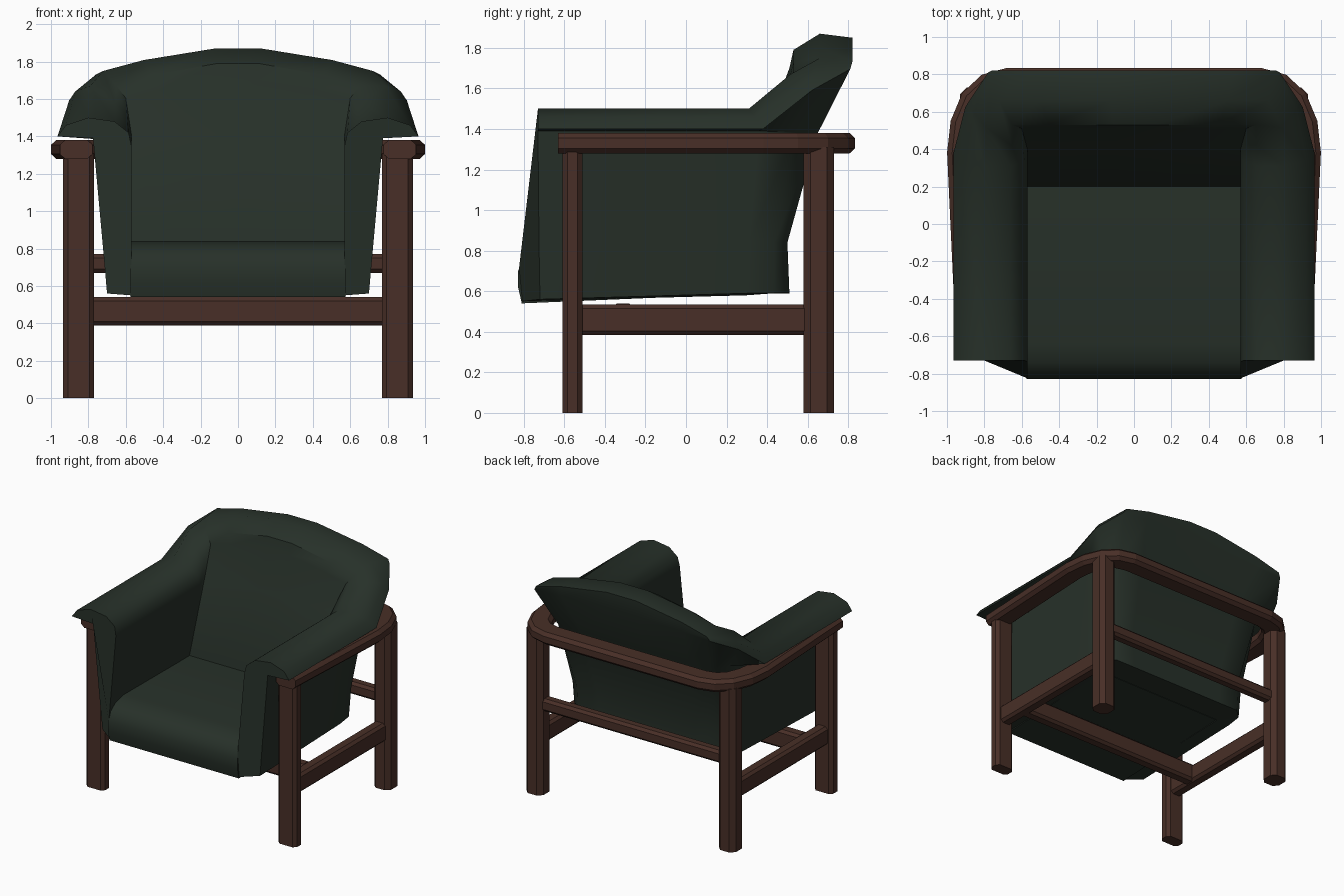
import bpy, bmesh, math
from mathutils import Vector

if "Cube" in bpy.data.objects:
    bpy.data.objects.remove(bpy.data.objects["Cube"])


def material(name, rgb):
    m = bpy.data.materials.new(name)
    m.diffuse_color = (*rgb, 1)
    m.use_nodes = True
    m.node_tree.nodes["Principled BSDF"].inputs["Base Color"].default_value = m.diffuse_color
    return m


FABRIC = material("dark green fabric", (0.020, 0.030, 0.022))
WOOD = material("dark brown wood", (0.065, 0.028, 0.020))


def finish(bm, name, mat, smooth=None):
    bmesh.ops.recalc_face_normals(bm, faces=bm.faces)
    me = bpy.data.meshes.new(name)
    bm.to_mesh(me)
    bm.free()
    me.materials.append(mat)
    ob = bpy.data.objects.new(name, me)
    bpy.context.collection.objects.link(ob)
    if smooth:
        me.shade_smooth()
        me.set_sharp_from_angle(angle=math.radians(smooth))
    return ob


def loft(name, sections, mat, smooth=None):
    """Skin closed sections with equal point counts and cap both ends."""
    bm = bmesh.new()
    rings = [[bm.verts.new(p) for p in s] for s in sections]
    n = len(rings[0])
    for a, b in zip(rings, rings[1:]):
        for i in range(n):
            j = (i + 1) % n
            bm.faces.new((a[i], a[j], b[j], b[i]))
    bm.faces.new(rings[0])
    bm.faces.new(rings[-1])
    return finish(bm, name, mat, smooth)


def mirrored(sections):
    """Continue right-hand sections round to the left side."""
    return sections + [[(-x, y, z) for x, y, z in s] for s in reversed(sections)]


def bar(name, x, y, z, axis, chamfer):
    """Box between bounds, with the edges along one axis chamfered."""
    bm = bmesh.new()
    bmesh.ops.create_cube(bm, size=1)
    for v in bm.verts:
        v.co = [(lo + hi) / 2 + c * (hi - lo) for c, (lo, hi) in zip(v.co, (x, y, z))]
    long_edges = []
    for e in bm.edges:
        d = e.verts[1].co - e.verts[0].co
        if abs(d[axis]) > 0.99 * d.length:
            long_edges.append(e)
    bmesh.ops.bevel(bm, geom=long_edges, offset=chamfer, segments=1, affect='EDGES')
    return finish(bm, name, WOOD)


# Legs and side stretchers
for side, s in (("right", 1), ("left", -1)):
    def span(a, b):
        return tuple(sorted((s * a, s * b)))
    bar(side + "_front_leg", span(0.77, 0.935), (-0.61, -0.51), (0, 1.31), 2, 0.025)
    bar(side + "_rear_leg", span(0.78, 0.93), (0.58, 0.73), (0, 1.31), 2, 0.035)
    bar(side + "_side_stretcher", span(0.80, 0.90), (-0.53, 0.62), (0.385, 0.535), 1, 0.02)

# Cross stretchers
bar("front_cross_stretcher", (-0.82, 0.82), (-0.36, -0.26), (0.39, 0.54), 0, 0.02)
bar("rear_cross_stretcher", (-0.82, 0.82), (0.61, 0.70), (0.67, 0.77), 0, 0.02)

# Curved arm and back rail: chamfered section swept along a U path
path = [(0.865, -0.63), (0.912, 0.38), (0.895, 0.53), (0.845, 0.65), (0.77, 0.72), (0.67, 0.747)]
path += [(-x, y) for x, y in reversed(path)]
rail = []
for i, p in enumerate(path):
    p = Vector(p)
    d0 = (p - Vector(path[i - 1])).normalized() if i else None
    d1 = (Vector(path[i + 1]) - p).normalized() if i + 1 < len(path) else None
    d0, d1 = d0 or d1, d1 or d0
    t = (d0 + d1).normalized()
    out = Vector((t.y, -t.x)) / max(0.5, t.dot(d0))
    if i in (0, len(path) - 1):
        out = Vector((1 if i == 0 else -1, 0))
    rail.append([(p.x + out.x * o, p.y + out.y * o, z) for o, z in (
        (-0.06, 1.28), (0.06, 1.28), (0.087, 1.305), (0.087, 1.355),
        (0.06, 1.38), (-0.06, 1.38), (-0.087, 1.355), (-0.087, 1.305))])
loft("curved_rail", rail, WOOD)

# Upholstered shell: arm, corner and back sections share the same point order
# (floor, outer side, flap over the rail, crest, inner side)
arm = [(0.57, 0.55), (0.70, 0.56), (0.725, 0.84), (0.775, 1.39), (0.965, 1.40), (0.92, 1.46),
       (0.80, 1.50), (0.66, 1.48), (0.585, 1.42), (0.57, 1.35), (0.57, 0.84)]
front_y = [-0.81, -0.72, -0.725, -0.73, -0.73, -0.73, -0.73, -0.73, -0.73, -0.735, -0.825]
rear_y = [0.30, 0.30, 0.31, 0.36, 0.38, 0.34, 0.31, 0.31, 0.33, 0.33, 0.20]
arm_front = [(x, y, z) for (x, z), y in zip(arm, front_y)]
arm_front[10] = (0.57, -0.825, 0.70)
arm_rear = [(x, y, z + (0.03 if i < 2 else 0)) for i, ((x, z), y) in enumerate(zip(arm, rear_y))]

back = [(0.20, 0.59), (0.51, 0.59), (0.50, 0.84), (0.65, 1.38), (0.81, 1.72), (0.82, 1.85),
        (0.66, 1.87), (0.53, 1.79), (0.51, 1.70), (0.40, 1.41), (0.20, 0.84)]
back_x = [0.57, 0.60, 0.62, 0.68, 0.78, 0.76, 0.72, 0.65, 0.60, 0.57, 0.57]
drop_weight = [0, 0, 0, 0, 0.2, 1, 1, 1, 0.8, 0, 0]


def back_section(f, drop):
    return [(x * f, y, z - drop * w) for (y, z), x, w in zip(back, back_x, drop_weight)]


back_corner = back_section(1, 0.12)
corner = []
for i, (a, b) in enumerate(zip(arm_rear, back_corner)):
    x, y, z = (Vector(a) + Vector(b)) / 2
    bulge = 0.03 if 1 <= i <= 6 else 0
    corner.append((x + bulge, y + bulge, z + (0.045 if 4 <= i <= 6 else 0)))
loft("upholstered_arms_and_back",
     mirrored([arm_front, arm_rear, corner, back_corner,
               back_section(0.7, 0.062), back_section(0.17, 0)]), FABRIC, 42)

# Seat cushion with a rounded front
seat = [(-0.81, 0.54), (-0.828, 0.62), (-0.828, 0.70), (-0.80, 0.77), (-0.74, 0.815),
        (-0.64, 0.84), (0.05, 0.835), (0.30, 0.835), (0.30, 0.587)]
loft("seat", [[(x, y, z) for y, z in seat] for x in (-0.575, 0.575)], FABRIC, 42)
